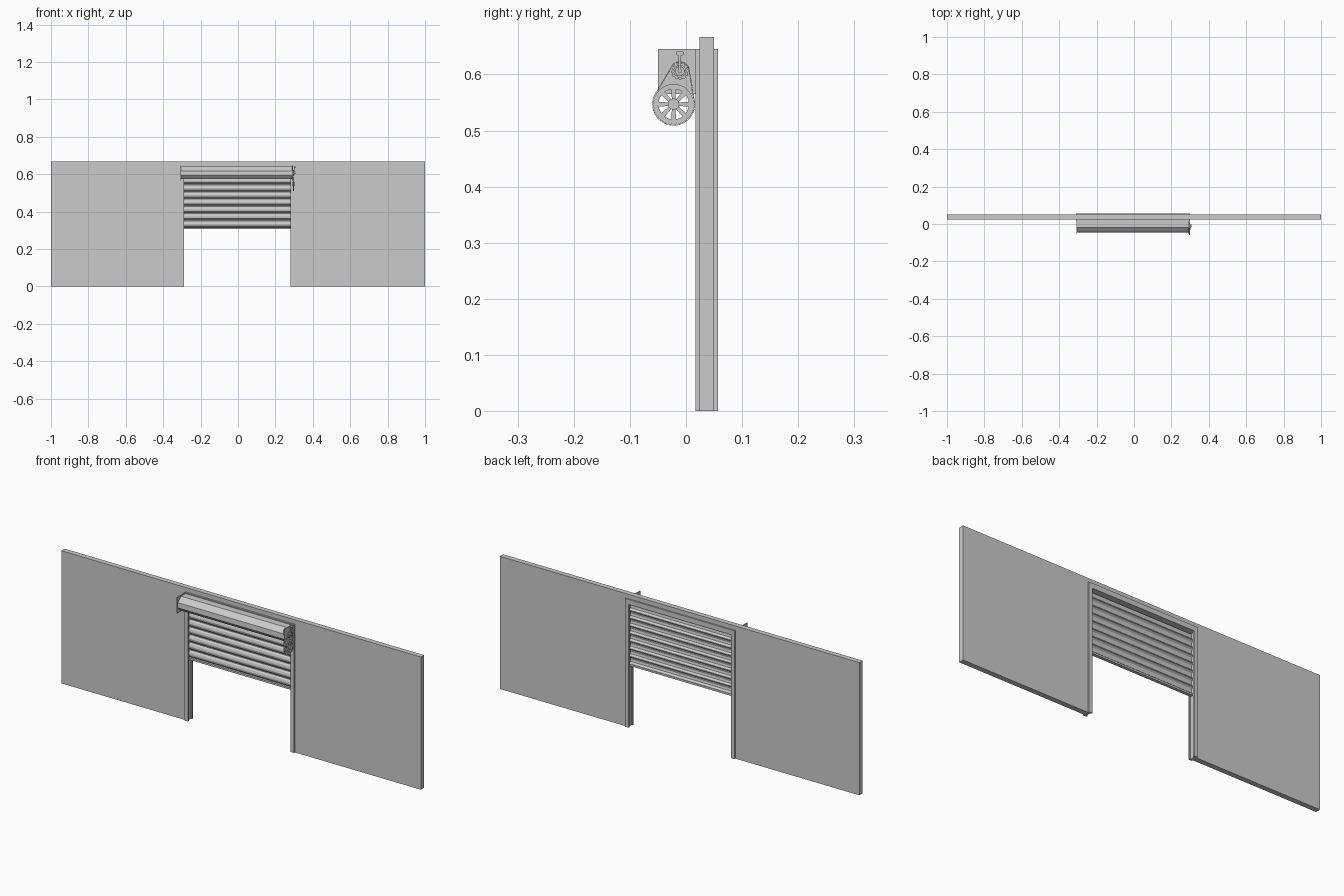
import bpy, bmesh
from math import sin, cos, pi, atan2, acos
from mathutils import Vector, Matrix

if "Cube" in bpy.data.objects:
    bpy.data.objects.remove(bpy.data.objects["Cube"])

CX = -0.005  # centre line of the doorway


def finish(name, bm):
    bmesh.ops.recalc_face_normals(bm, faces=bm.faces[:])
    me = bpy.data.meshes.new(name)
    bm.to_mesh(me)
    bm.free()
    ob = bpy.data.objects.new(name, me)
    bpy.context.collection.objects.link(ob)
    return ob


def add_box(bm, x0, x1, y0, y1, z0, z1):
    m = Matrix.Translation(((x0 + x1) / 2, (y0 + y1) / 2, (z0 + z1) / 2))
    s = Matrix.Diagonal((x1 - x0, y1 - y0, z1 - z0, 1))
    bmesh.ops.create_cube(bm, size=1, matrix=m @ s)


def box(name, *b):
    bm = bmesh.new()
    add_box(bm, *b)
    return finish(name, bm)


def add_prism(bm, pts, offset):
    vs = [bm.verts.new(p) for p in pts]
    f = bm.faces.new(vs)
    r = bmesh.ops.extrude_face_region(bm, geom=[f], use_keep_orig=True)
    bmesh.ops.translate(bm, vec=offset, verts=[v for v in r['geom'] if isinstance(v, bmesh.types.BMVert)])


def prism_x(name, yz, x0, x1):
    bm = bmesh.new()
    add_prism(bm, [(x0, y, z) for y, z in yz], (x1 - x0, 0, 0))
    return finish(name, bm)


def circle(c, r, n, a0=0, a1=2 * pi, closed=True):
    d = n if closed else n - 1
    return [(c[0] + r * cos(a0 + (a1 - a0) * i / d), c[1] + r * sin(a0 + (a1 - a0) * i / d)) for i in range(n)]


def ring(name, outer, inner, x0, x1):
    # flat ring between two matching outlines
    bm = bmesh.new()
    L = [[bm.verts.new((x, *p)) for p in o] for x, o in ((x0, outer), (x1, outer), (x1, inner), (x0, inner))]
    n = len(outer)
    for k in range(4):
        a, b = L[k], L[(k + 1) % 4]
        for i in range(n):
            bm.faces.new((a[i], a[(i + 1) % n], b[(i + 1) % n], b[i]))
    return finish(name, bm)


# wall with doorway
bm = bmesh.new()
wall = [(-1, 0), (-0.297, 0), (-0.297, 0.63), (0.287, 0.63), (0.287, 0), (1, 0), (1, 0.667), (-1, 0.667)]
add_prism(bm, [(x, 0.024, z) for x, z in wall], (0, 0.026, 0))
finish("wall", bm)

# slotted guide trims on both wall faces, bridged at the top
for label, y0, y1 in (("front", 0.017, 0.024), ("back", 0.05, 0.057)):
    bm = bmesh.new()
    o, i, t = 0.305, 0.285, 0.645
    prof = [(-o, 0), (-i, 0), (-i, 0.62), (i, 0.62), (i, 0), (o, 0), (o, t), (-o, t)]
    add_prism(bm, [(CX + x, y0, z) for x, z in prof], (0, y1 - y0, 0))
    finish(label + "_door_trim", bm)
box("lintel_soffit", CX - 0.292, CX + 0.292, 0.024, 0.05, 0.62, 0.63)

# corrugated rolling curtain and its bottom bar
front = []
step = 0.0385
for k in range(8):
    z = 0.312 + k * step
    front += [(0.040, z), (0.040, z + 0.004), (0.031, z + 0.012), (0.029, z + 0.022), (0.032, z + 0.032)]
front = [p for p in front if p[1] < 0.62]
back = [(y + 0.003, z) for y, z in reversed(front)]
prism_x("shutter_curtain", front + back, CX - 0.29, CX + 0.29)
box("shutter_bottom_bar", CX - 0.288, CX + 0.288, 0.029, 0.045, 0.306, 0.315)

# faceted roller hood with end plates
hood = [(0.017, 0.64), (-0.018, 0.64), (-0.044, 0.618), (-0.046, 0.593), (-0.028, 0.573), (0.017, 0.573)]
prism_x("roller_hood", hood, -0.305, 0.29)
for s, n in ((-1, "left"), (1, "right")):
    x = -0.308 if s < 0 else 0.289
    box(n + "_end_plate", x, x + 0.004, -0.05, 0.019, 0.565, 0.645)

# large spoked hand wheel
W, G = (-0.022, 0.547), (-0.011, 0.606)
ring("wheel_rim", circle(W, 0.036, 48), circle(W, 0.027, 48), 0.294, 0.300)
prism_x("wheel_hub", circle(W, 0.010, 24), 0.292, 0.302)
bm = bmesh.new()
for k in range(8):
    a = k * pi / 4
    d, t = Vector((cos(a), sin(a))), Vector((-sin(a), cos(a)))
    quad = [d * r + t * w for r, w in ((0.008, -0.003), (0.028, -0.0045), (0.028, 0.0045), (0.008, 0.003))]
    add_prism(bm, [(0.295, W[0] + q.x, W[1] + q.y) for q in quad], (0.004, 0, 0))
finish("wheel_spokes", bm)

# small toothed sprocket on its shaft
n = 48
teeth = [(G[0] + r * cos(2 * pi * i / n), G[1] + r * sin(2 * pi * i / n))
         for i in range(n) for r in [0.016 if i % 4 < 2 else 0.0138]]
ring("sprocket", teeth, circle(G, 0.0105, n), 0.294, 0.299)
prism_x("sprocket_hub", circle(G, 0.0085, 20), 0.292, 0.302)
bm = bmesh.new()
for k in range(6):
    a = k * pi / 3
    t = Vector((-sin(a), cos(a))) * 0.0015
    pts = [(G[0] + cos(a) * r + t.x * s, G[1] + sin(a) * r + t.y * s)
           for r, s in ((0.007, -1), (0.012, -1), (0.012, 1), (0.007, 1))]
    add_prism(bm, [(0.295, *p) for p in pts], (0.003, 0, 0))
finish("sprocket_spokes", bm)

# drive chain: small links along the belt path round both wheels
R, r = 0.037, 0.0165
dx, dz = G[0] - W[0], G[1] - W[1]
base, off = atan2(dz, dx), acos((R - r) / (dx * dx + dz * dz) ** 0.5)
path = circle(G, r, 16, base - off, base + off, False) + circle(W, R, 32, base + off, base + 2 * pi - off, False)
bm = bmesh.new()
for i in range(len(path)):
    a, b = Vector(path[i]), Vector(path[(i + 1) % len(path)])
    d = b - a
    cnt = max(1, round(d.length / 0.0042))
    for k in range(cnt):
        c = a + d * ((k + 0.5) / cnt)
        m = (Matrix.Translation((0.297, c.x, c.y)) @ Matrix.Rotation(atan2(d.y, d.x), 4, 'X')
             @ Matrix.Diagonal((0.0025 if k % 2 else 0.0015, 0.8 * d.length / cnt, 0.0015 if k % 2 else 0.0025, 1)))
        bmesh.ops.create_cube(bm, size=1, matrix=m)
finish("drive_chain", bm)

# T-shaped crank handle
prism_x("crank_axle", circle(G, 0.004, 12), 0.30, 0.308)
box("crank_arm", 0.302, 0.306, -0.0135, -0.0085, 0.606, 0.637)
prof = [(-0.018, 0.636), (-0.015, 0.634), (-0.007, 0.634), (-0.004, 0.636), (-0.004, 0.640), (-0.006, 0.641),
        (-0.016, 0.641), (-0.018, 0.640)]
prism_x("crank_grip", prof, 0.300, 0.308)
